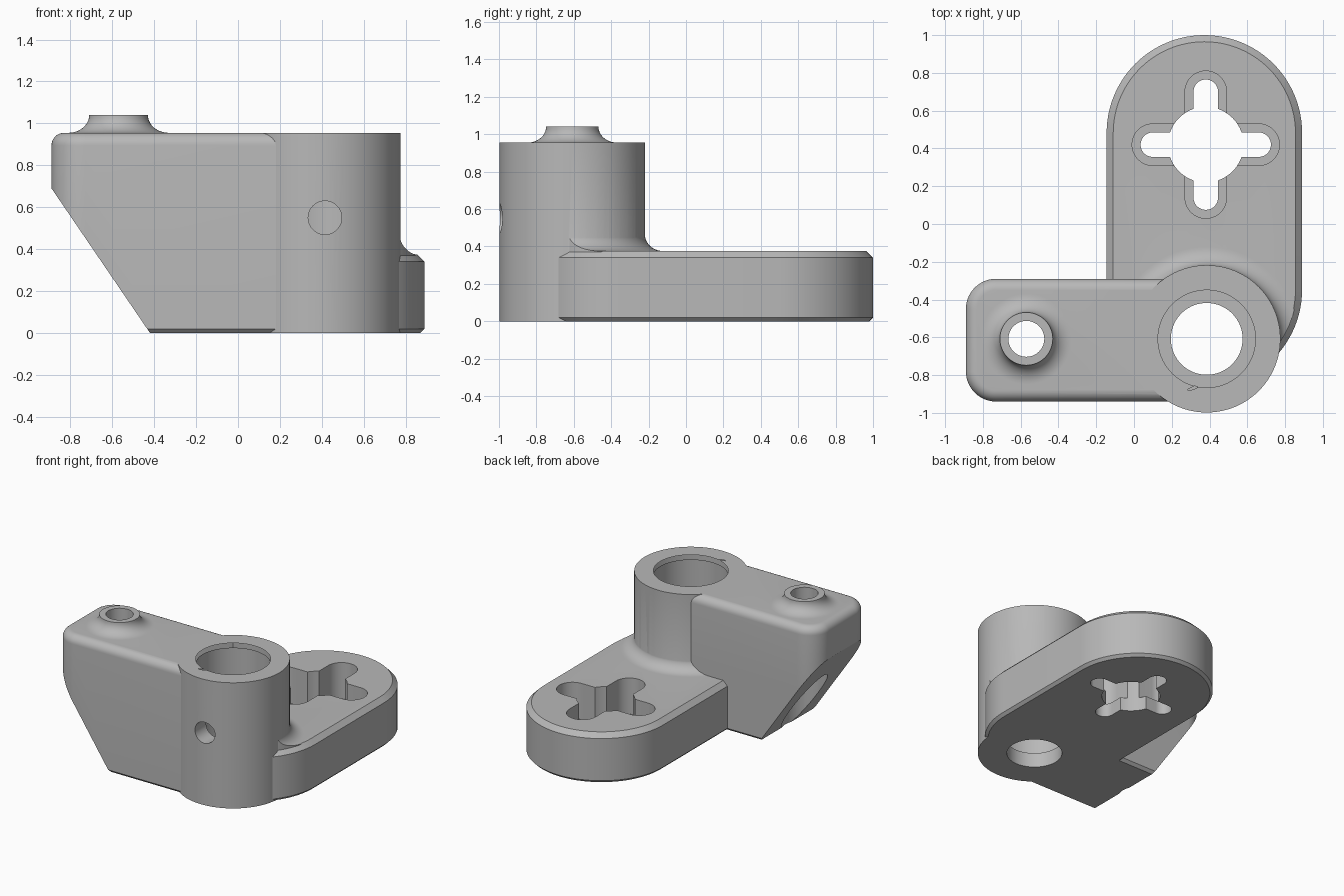
import bpy
from math import sin, cos, pi

cube = bpy.data.objects.get("Cube")
if cube:
    bpy.data.objects.remove(cube, do_unlink=True)

grey = bpy.data.materials.new("light_grey")
grey.use_nodes = True
grey.diffuse_color = (0.48, 0.48, 0.48, 1)
grey.node_tree.nodes["Principled BSDF"].inputs["Base Color"].default_value = (0.48, 0.48, 0.48, 1)


def rounded(x0, x1, y0, y1, r, steps=16):
    """Rounded rectangle outline, counter-clockwise."""
    pts = []
    corners = ((x1 - r, y1 - r), (x0 + r, y1 - r), (x0 + r, y0 + r), (x1 - r, y0 + r))
    for k, (cx, cy) in enumerate(corners):
        for i in range(steps + 1):
            a = (k + i / steps) * pi / 2
            p = (cx + r * cos(a), cy + r * sin(a))
            if not pts or abs(p[0] - pts[-1][0]) + abs(p[1] - pts[-1][1]) > 1e-5:
                pts.append(p)
    if abs(pts[0][0] - pts[-1][0]) + abs(pts[0][1] - pts[-1][1]) < 1e-5:
        pts.pop()
    return pts


def circle(cx, cy, r, n=72):
    return [(cx + r * cos(2 * pi * i / n), cy + r * sin(2 * pi * i / n)) for i in range(n)]


def loft(name, rings):
    """Solid through a stack of (outline, height) rings."""
    n = len(rings[0][0])
    verts = [(x, y, z) for pts, z in rings for x, y in pts]
    faces = [list(range(n))[::-1], [len(verts) - n + i for i in range(n)]]
    for k in range(len(rings) - 1):
        for i in range(n):
            j = (i + 1) % n
            faces.append((k * n + i, k * n + j, k * n + n + j, k * n + n + i))
    mesh = bpy.data.meshes.new(name)
    mesh.from_pydata(verts, [], faces)
    mesh.materials.append(grey)
    ob = bpy.data.objects.new(name, mesh)
    bpy.context.collection.objects.link(ob)
    return ob


def prism(name, outline, z0, z1):
    return loft(name, [(outline, z0), (outline, z1)])


def combine(target, tool, operation):
    mod = target.modifiers.new("combine", 'BOOLEAN')
    mod.operation, mod.solver, mod.object = operation, 'EXACT', tool
    bpy.context.view_layer.objects.active = target
    bpy.ops.object.modifier_apply(modifier=mod.name)
    bpy.data.objects.remove(tool, do_unlink=True)


HX, HY, HR, TOP = 0.385, -0.608, 0.39, 0.955   # hub
BX, BY = -0.57, -0.608                         # small boss
CX, CY = 0.38, 0.42                            # cross opening
PLATE = 0.375


def plate_outline(inset):
    return rounded(-0.145 + inset, 0.89 - inset, -0.865 + inset, 1 - inset, 0.5175 - inset, 24)


def arm_outline(inset):
    return rounded(-0.89 + inset, HX, -0.94 + inset, -0.29 - inset, 0.16 - inset)


def flare(cx, cy, r, width, z, height, steps=10):
    """Concave flare rings rising from a flat face to radius r."""
    rings = [(circle(cx, cy, r + width), z - 0.04)]
    for i in range(steps + 1):
        t = i / steps * pi / 2
        rings.append((circle(cx, cy, r + width * (1 - sin(t))), z + height * (1 - cos(t))))
    return rings


# Base plate with chamfered rims
bracket = loft("bracket", [(plate_outline(0.02), 0), (plate_outline(0), 0.02),
                           (plate_outline(0), 0.34), (plate_outline(0.035), PLATE)])

# Arm with rounded top edge and sloped underside
rings = [(arm_outline(0.02), 0), (arm_outline(0), 0.02)]
for i in range(9):
    t = i / 8 * pi / 2
    rings.append((arm_outline(0.06 * (1 - cos(t))), TOP - 0.06 + 0.06 * sin(t)))
arm = loft("arm", rings)


def slope_rect(z):
    x = -0.42 - z * 0.47 / 0.69
    return [(-2, -2), (x, -2), (x, 1), (-2, 1)], z


combine(arm, loft("slope_cutter", [slope_rect(-0.1), slope_rect(0.9)]), 'DIFFERENCE')

# Fillet where the hub meets the plate, kept inside the plate rim
fillet = loft("hub_fillet", flare(HX, HY, HR - 0.002, 0.1, PLATE, 0.09))
combine(fillet, prism("fillet_limit", plate_outline(0.03), 0.2, 0.7), 'INTERSECT')

# Join hub, arm, fillet and boss
combine(bracket, fillet, 'UNION')
combine(bracket, arm, 'UNION')
combine(bracket, prism("hub", circle(HX, HY, HR, 96), 0, TOP), 'UNION')
combine(bracket, loft("boss", flare(BX, BY, 0.14, 0.1, TOP, 0.085)), 'UNION')

# Stepped hub bore, boss hole and screw pocket under the arm
for x, y, r, z0, z1 in ((HX, HY, 0.19, -0.2, 0.5), (HX, HY, 0.258, 0.11, 1.2),
                        (HX, HY, 0.27, 0.92, 1.2), (BX, BY, 0.095, -0.2, 1.3),
                        (BX, BY, 0.16, -0.2, 0.6), (CX, CY, 0.2, -0.2, 0.6)):
    combine(bracket, prism("bore", circle(x, y, r), z0, z1), 'DIFFERENCE')

# Cross slots: wide pocket above, narrow through slot below
for reach, half, z0 in ((0.39, 0.11, 0.1), (0.345, 0.065, -0.2)):
    for a, b in ((reach, half), (half, reach)):
        slot = rounded(CX - a, CX + a, CY - b, CY + b, half, 12)
        combine(bracket, prism("slot", slot, z0, 0.6), 'DIFFERENCE')

# Radial set-screw hole in the front of the hub
screw = prism("set_screw_hole", circle(0, 0, 0.08, 40), 0, 0.6)
screw.rotation_euler = (pi / 2, 0, 0)
screw.location = (0.415, HY, 0.55)
bpy.context.view_layer.update()
combine(bracket, screw, 'DIFFERENCE')

# Smooth curved walls, keep edges crisp
bpy.ops.object.select_all(action='DESELECT')
bracket.select_set(True)
bpy.context.view_layer.objects.active = bracket
bpy.ops.object.shade_smooth_by_angle(angle=pi / 7)
